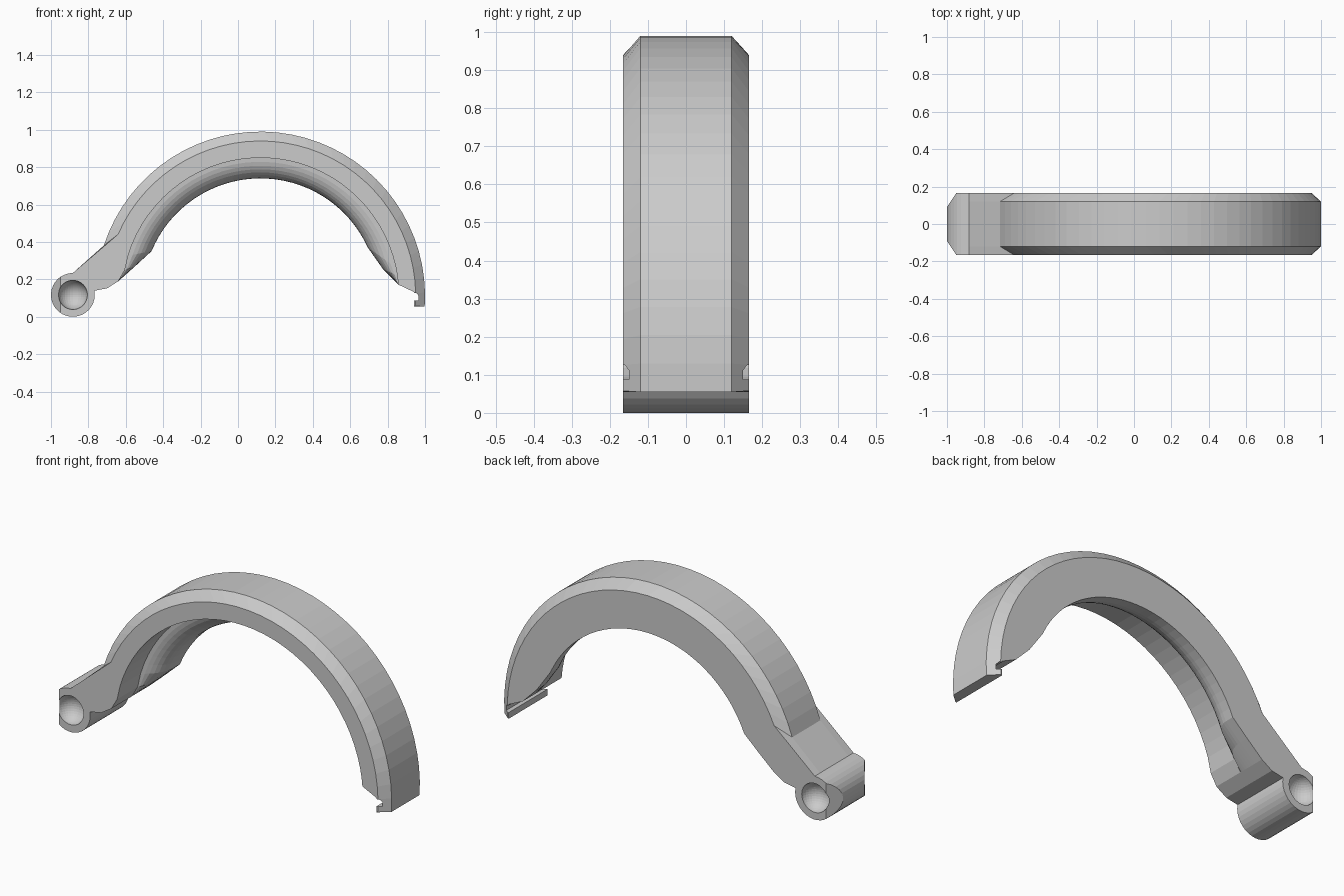
import bpy, bmesh
from math import sin, cos, radians, pi

if "Cube" in bpy.data.objects:
    bpy.data.objects.remove(bpy.data.objects["Cube"])

CX, CZ = 0.12, 0.11          # arch centre
HX, HZ, HR = -0.883, 0.117, 0.117   # hinge barrel
HALF = 0.165                 # half width in y


def arc(cx, cz, r, a0, a1, n):
    return [(cx + r * cos(radians(a0 + (a1 - a0) * i / n)),
             cz + r * sin(radians(a0 + (a1 - a0) * i / n))) for i in range(n + 1)]


def outline(r_out, a_end, t):
    """Side outline; t blends the wide front opening (0) to the lipped back (1)."""
    outer = arc(CX, CZ, r_out, -3.6, a_end, 34)
    hinge = arc(HX, HZ, HR, 90, 371, 26)
    under = [(-0.70, 0.152), (-0.64, 0.19)]
    wide = ([(-0.605, 0.25)] + arc(CX, CZ, 0.74, 163, 12, 32)
            + arc(CX, CZ, 0.74, 8.5, 8.5, 1)[:1])
    lip = [(-0.55, 0.27)] + arc(CX, CZ, 0.63, 157.5, 24.5, 32) + [(0.775, 0.255)]
    inner = [(a[0] + (b[0] - a[0]) * t, a[1] + (b[1] - a[1]) * t)
             for a, b in zip(wide, lip)]
    foot = [(0.857, 0.172), (0.942, 0.132), (0.942, 0.055)]
    return outer + hinge + under + inner + foot


def make_object(name, bm):
    bmesh.ops.recalc_face_normals(bm, faces=bm.faces[:])
    me = bpy.data.meshes.new(name)
    bm.to_mesh(me)
    bm.free()
    ob = bpy.data.objects.new(name, me)
    bpy.context.collection.objects.link(ob)
    return ob


def loft(name, stations):
    """Skin a list of (y, outline) sections and cap both ends."""
    bm = bmesh.new()
    rings = [[bm.verts.new((x, y, z)) for x, z in pts] for y, pts in stations]
    n = len(rings[0])
    for a, b in zip(rings, rings[1:]):
        for i in range(n):
            j = (i + 1) % n
            bm.faces.new((a[i], a[j], b[j], b[i]))
    bm.faces.new(rings[0])
    bm.faces.new(rings[-1][::-1])
    return make_object(name, bm)


# Clamp half: chamfered outer rim, rounded inner lip towards the back
SMALL, BIG = (0.83, 156.5), (0.88, 162)
stations = [(-HALF, outline(*SMALL, 0)), (-0.12, outline(*BIG, 0))]
for k in range(9):
    th = k / 8 * pi / 2
    stations.append((0.01 + 0.105 * (1 - cos(th)), outline(*BIG, sin(th))))
stations += [(0.12, outline(*BIG, 1)), (HALF, outline(*SMALL, 1))]
clamp = loft("clamp_half", stations)

cutters = []

# Round sockets and slanted corner cuts at both hinge ends
for s in (-1, 1):
    bm = bmesh.new()
    bmesh.ops.create_uvsphere(bm, u_segments=32, v_segments=20, radius=0.078)
    bmesh.ops.translate(bm, verts=bm.verts[:], vec=(HX, s * (HALF + 0.003), HZ))
    cutters.append(make_object("socket_cutter", bm))

    bm = bmesh.new()
    tri = [(-0.93, 0.195), (-1.04, 0.03), (-1.1, 0.2)]
    face = bm.faces.new([bm.verts.new((x, s * y, -0.1)) for x, y in tri])
    ext = bmesh.ops.extrude_face_region(bm, geom=[face])["geom"]
    bmesh.ops.translate(bm, vec=(0, 0, 0.5),
                        verts=[v for v in ext if isinstance(v, bmesh.types.BMVert)])
    cutters.append(make_object("corner_cutter", bm))

# Latch groove above the foot
cutters.append(loft("groove_cutter", [
    (y, [(0.90, 0.088), (0.966, 0.088), (0.966, 0.112), (0.955, 0.126), (0.90, 0.126)])
    for y in (-0.3, 0.3)]))

# Apply the cuts
bpy.context.view_layer.objects.active = clamp
for c in cutters:
    c.hide_render = True
    m = clamp.modifiers.new("cut", 'BOOLEAN')
    m.operation, m.solver, m.object = 'DIFFERENCE', 'EXACT', c
    bpy.ops.object.modifier_apply(modifier=m.name)
for c in cutters:
    bpy.data.objects.remove(c)
